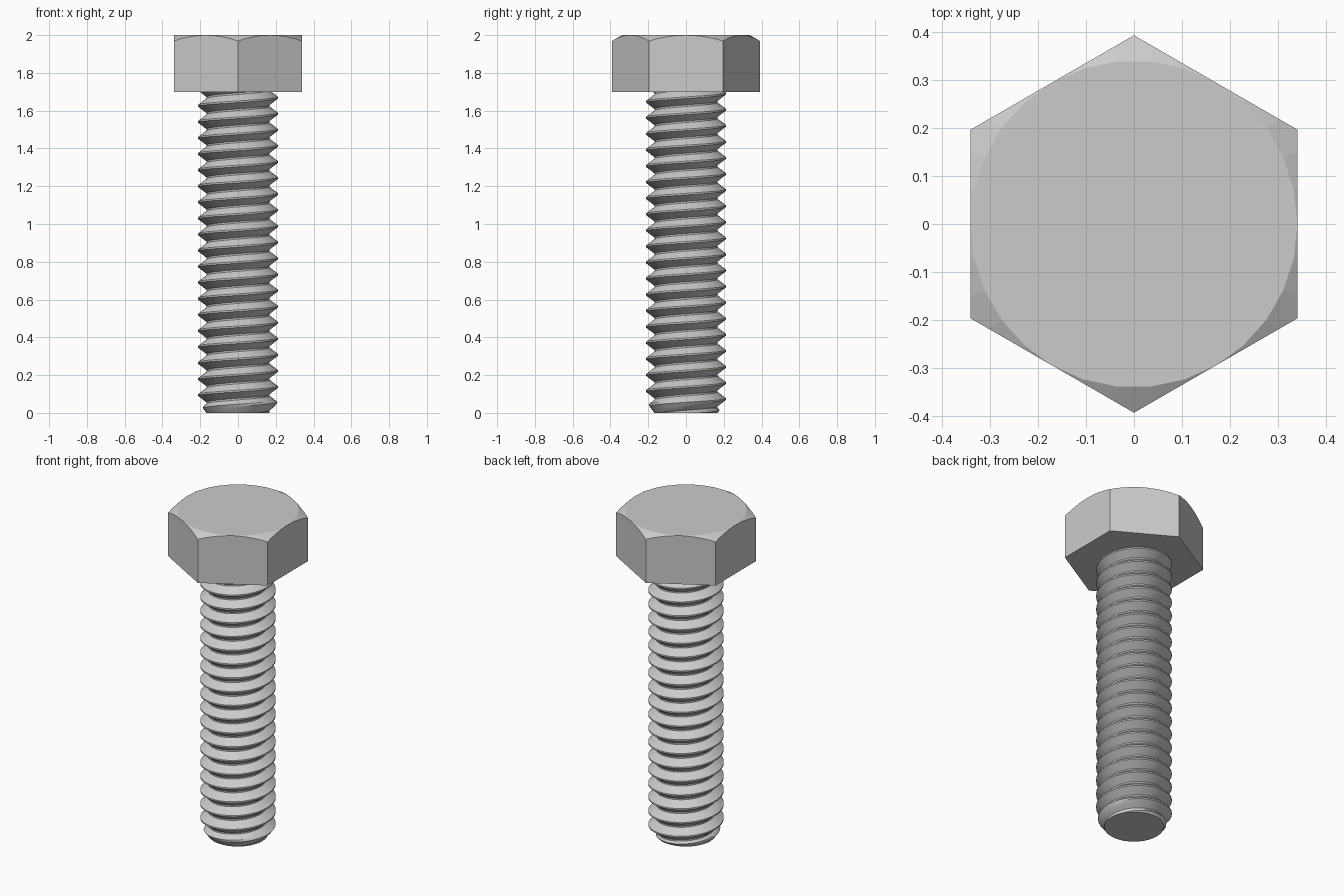
import bpy, bmesh, math

cube = bpy.data.objects.get("Cube")
if cube:
    bpy.data.objects.remove(cube, do_unlink=True)

HEAD_BASE, TOP = 1.70, 2.0
FLAT_R = 0.34                              # half the width across the flats
CORNER_R = FLAT_R / math.cos(math.pi / 6)
MAJOR_R, MINOR_R = 0.212, 0.167
PITCH = 0.0851
PHASE = 0.137                              # height of a crest on the +x side
SEGMENTS = 36
SHANK_TOP = HEAD_BASE + 0.005


# Hexagonal head, with its top corners trimmed by a shallow cone
head_height = TOP - HEAD_BASE
head_mid = (TOP + HEAD_BASE) / 2
bpy.ops.mesh.primitive_cylinder_add(vertices=6, radius=CORNER_R, depth=head_height,
                                    location=(0, 0, head_mid))
head = bpy.context.object
head.name = "hex_head"

slope = math.tan(math.radians(60))
bpy.ops.mesh.primitive_cone_add(vertices=30, radius1=FLAT_R + slope * (head_height + 0.1),
                                radius2=FLAT_R, depth=head_height + 0.1,
                                location=(0, 0, head_mid - 0.05),
                                rotation=(0, 0, math.pi / 2))
cutter = bpy.context.object
cutter.name = "head_chamfer_cutter"
cutter.hide_render = True

trim = head.modifiers.new("chamfer", 'BOOLEAN')
trim.operation = 'INTERSECT'
trim.solver = 'EXACT'
trim.object = cutter
bpy.ops.object.select_all(action='DESELECT')
bpy.context.view_layer.objects.active = head
head.select_set(True)
bpy.ops.object.modifier_apply(modifier=trim.name)
bpy.data.objects.remove(cutter, do_unlink=True)


# Threaded shank: a grid of points whose rows follow the helix
def thread_radius(z, turn):
    """Radius of the V thread, limited by the chamfer at the tip."""
    t = ((z - PHASE) / PITCH - turn) % 1.0
    from_crest = min(t, 1 - t)             # 0 at the crest, 0.5 at the root
    blend = min(max((from_crest - 0.05) / 0.4, 0), 1)
    radius = MAJOR_R + (MINOR_R - MAJOR_R) * blend
    return min(radius, MINOR_R + 0.75 * z)


steps = (-0.05, 0.05, 0.183, 0.317, 0.45, 0.55, 0.683, 0.817)
first = -math.ceil(PHASE / PITCH) - 2
last = math.ceil((SHANK_TOP - PHASE) / PITCH) + 1

bm = bmesh.new()
columns = []
for i in range(SEGMENTS + 1):
    turn = i / SEGMENTS
    angle = turn * math.tau
    column = []
    for k in range(first, last):
        for s in steps:
            z = PHASE + (k + s + turn) * PITCH
            z = min(max(z, 0), SHANK_TOP)
            r = thread_radius(z, turn)
            column.append(bm.verts.new((r * math.cos(angle), r * math.sin(angle), z)))
    columns.append(column)

for a, b in zip(columns, columns[1:]):
    for j in range(len(a) - 1):
        bm.faces.new((a[j], b[j], b[j + 1], a[j + 1]))

bmesh.ops.remove_doubles(bm, verts=bm.verts, dist=0.0002)
bmesh.ops.holes_fill(bm, edges=[e for e in bm.edges if e.is_boundary], sides=0)
bmesh.ops.recalc_face_normals(bm, faces=bm.faces)

mesh = bpy.data.meshes.new("threaded_shank")
bm.to_mesh(mesh)
bm.free()
shank = bpy.data.objects.new("threaded_shank", mesh)
bpy.context.collection.objects.link(shank)

bpy.ops.object.select_all(action='DESELECT')
bpy.context.view_layer.objects.active = shank
shank.select_set(True)
bpy.ops.object.shade_smooth_by_angle(angle=math.radians(25))
